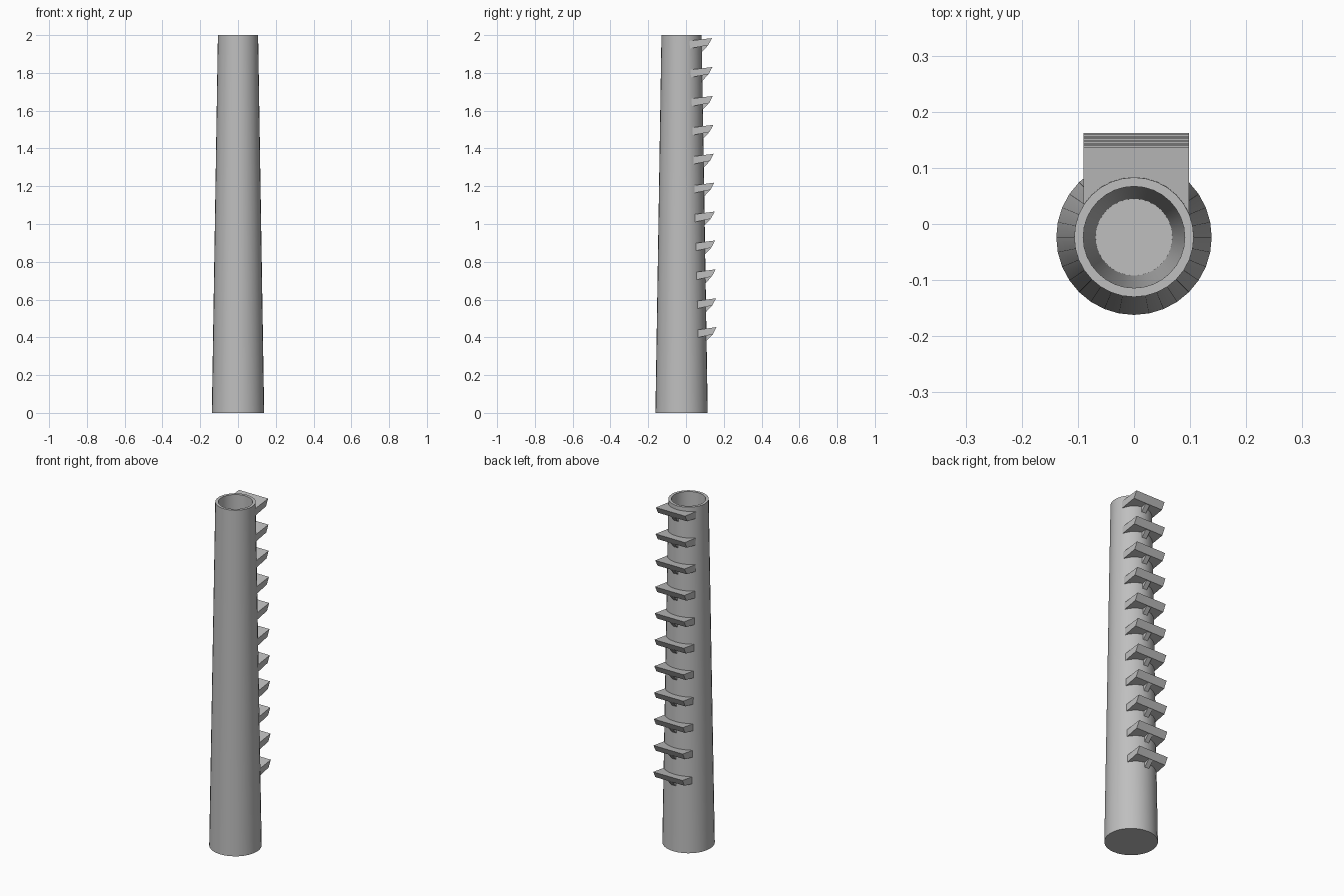
import bpy, bmesh, math
from mathutils import Vector

cube = bpy.data.objects.get("Cube")
if cube:
    bpy.data.objects.remove(cube, do_unlink=True)

grey = bpy.data.materials.new("plain grey")
grey.use_nodes = True
GREY = (0.52, 0.52, 0.52, 1)
grey.diffuse_color = GREY
grey.node_tree.nodes["Principled BSDF"].inputs["Base Color"].default_value = GREY

AXIS_Y = -0.0235      # tube axis
R_BASE, R_TOP, HEIGHT = 0.1385, 0.1065, 2.0
SIDES = 32


def radius_at(z):
    return R_BASE + (R_TOP - R_BASE) * z / HEIGHT


def finish(name, bm):
    bmesh.ops.recalc_face_normals(bm, faces=bm.faces)
    mesh = bpy.data.meshes.new(name)
    bm.to_mesh(mesh)
    bm.free()
    mesh.materials.append(grey)
    obj = bpy.data.objects.new(name, mesh)
    bpy.context.collection.objects.link(obj)
    return obj


def loft(bm, loops):
    """Skin closed loops of equal length and cap both ends."""
    rings = [[bm.verts.new(p) for p in loop] for loop in loops]
    n = len(rings[0])
    for a, b in zip(rings, rings[1:]):
        for i in range(n):
            j = (i + 1) % n
            bm.faces.new((a[i], a[j], b[j], b[i]))
    bm.faces.new(rings[0])
    bm.faces.new(rings[-1])


# Tapered hollow tube, closed at the bottom
def circle(r, z):
    turns = [2 * math.pi * i / SIDES for i in range(SIDES)]
    return [(r * math.cos(t), AXIS_Y + r * math.sin(t), z) for t in turns]


bm = bmesh.new()
loft(bm, [circle(R_BASE, 0), circle(R_TOP, HEIGHT),
          circle(0.0905, HEIGHT), circle(0.0685, 0.1)])
tube = finish("tube", bm)
tube.data.shade_smooth()
tube.data.set_sharp_from_angle(angle=math.radians(30))

# Treads with a concave inner edge that hugs the tube, each on a rib
X_LEFT, X_RIGHT, ARC_STEPS = -0.09, 0.098, 12
X_MID = (X_LEFT + X_RIGHT) / 2
RIB_HALF = 0.014


def add_tread(index, top):
    r = radius_at(top)
    tip = AXIS_Y + r + 0.054
    root = AXIS_Y + math.sqrt(r * r - X_RIGHT * X_RIGHT)

    def slab(y_out, z_root, z_out):
        points = []
        for i in range(ARC_STEPS + 1):
            x = X_LEFT + (X_RIGHT - X_LEFT) * i / ARC_STEPS
            points.append((x, AXIS_Y + math.sqrt((r - 0.002) ** 2 - x * x)))
        points += [(X_RIGHT, y_out), (X_LEFT, y_out)]
        slope = (z_out - z_root) / (y_out - root)
        return [(x, y, z_root + slope * (y - root)) for x, y in points]

    bm = bmesh.new()
    loft(bm, [slab(tip - 0.02, top - 0.055, top - 0.038),
              slab(tip, top - 0.014, top)])
    finish(f"tread_{index}", bm)

    # Triangular rib under the tread
    bm = bmesh.new()
    side = [(AXIS_Y + r - 0.006, top - 0.08), (tip - 0.022, top - 0.04),
            (AXIS_Y + r - 0.006, top - 0.035)]
    loft(bm, [[Vector((X_MID + s * RIB_HALF, y, z)) for y, z in side]
              for s in (-1, 1)])
    finish(f"tread_rib_{index}", bm)


for k in range(11):
    add_tread(k + 1, 1.984 - k * 0.153)
